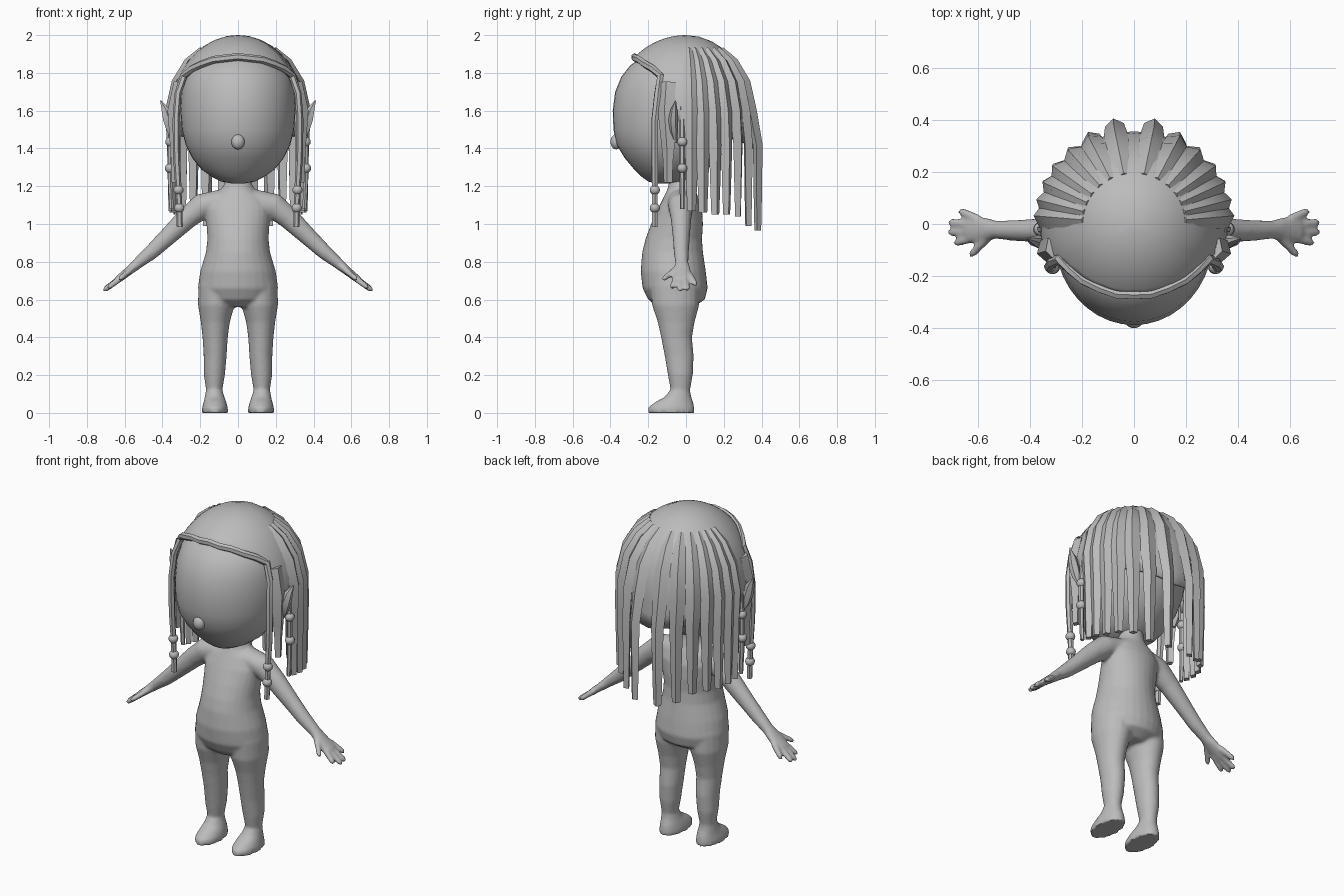
import bpy, bmesh, math
from mathutils import Vector

if "Cube" in bpy.data.objects:
    bpy.data.objects.remove(bpy.data.objects["Cube"])

grey = bpy.data.materials.new("plain_grey")
grey.diffuse_color = (0.5, 0.5, 0.5, 1)
grey.use_nodes = True
grey.node_tree.nodes["Principled BSDF"].inputs["Base Color"].default_value = grey.diffuse_color
X, Y, Z = Vector((1, 0, 0)), Vector((0, 1, 0)), Vector((0, 0, 1))


def sweep(bm, rows, n=16, out=Y, tangent=None, s=1):
    """Loft ellipses through rows of (x, y, z, half width, half depth)."""
    pts = [Vector((r[0] * s, r[1], r[2])) for r in rows]
    rings = []
    for i, (p, r) in enumerate(zip(pts, rows)):
        t = tangent or (pts[min(i + 1, len(pts) - 1)] - pts[max(i - 1, 0)]).normalized()
        o = Vector((p.x, p.y, 0)).normalized() if out == "radial" else out
        side = t.cross(o).normalized()
        nrm = side.cross(t)
        rings.append([bm.verts.new(p + side * r[3] * math.cos(a) + nrm * r[4] * math.sin(a))
                      for a in (2 * math.pi * k / n for k in range(n))])
    for a, b in zip(rings, rings[1:]):
        for k in range(n):
            j = (k + 1) % n
            bm.faces.new((a[k], a[j], b[j], b[k]))
    bm.faces.new(rings[0])
    bm.faces.new(rings[-1])


def ball(bm, loc, scale):
    v = bmesh.ops.create_uvsphere(bm, u_segments=16, v_segments=10, radius=1)["verts"]
    bmesh.ops.scale(bm, vec=scale, verts=v)
    bmesh.ops.translate(bm, vec=loc, verts=v)


def make(name, bm, angle=35):
    bmesh.ops.recalc_face_normals(bm, faces=bm.faces[:])
    me = bpy.data.meshes.new(name)
    bm.to_mesh(me)
    bm.free()
    me.materials.append(grey)
    ob = bpy.data.objects.new(name, me)
    bpy.context.collection.objects.link(ob)
    bpy.ops.object.select_all(action="DESELECT")
    ob.select_set(True)
    bpy.context.view_layer.objects.active = ob
    bpy.ops.object.shade_smooth_by_angle(angle=math.radians(angle))
    return ob


def upright(table):
    """Rows of (z, half width, front y, back y) to sweep rows."""
    return [(0, (f + b) / 2, z, w, (b - f) / 2) for z, w, f, b in table]


# Body: torso, legs, feet, arms and hands fused into one skin
bm = bmesh.new()
sweep(bm, upright([
    (.56, .10, -.15, .04), (.60, .19, -.20, .10), (.66, .213, -.23, .115),
    (.75, .20, -.24, .105), (.85, .17, -.232, .09), (.92, .162, -.215, .085),
    (1.0, .167, -.185, .09), (1.08, .175, -.15, .085), (1.14, .15, -.12, .065),
    (1.18, .09, -.10, .05), (1.22, .07, -.09, .04), (1.32, .07, -.09, .04)]),
    n=28, tangent=Z)
for s in (1, -1):
    # leg
    sweep(bm, [(.11, -.06, .68, .10, .13), (.115, -.055, .57, .097, .125),
               (.12, -.052, .48, .077, .098), (.121, -.05, .40, .067, .082),
               (.121, -.036, .30, .061, .077), (.125, -.03, .20, .056, .066),
               (.126, -.03, .12, .043, .052), (.124, -.03, .05, .05, .06)],
          n=20, tangent=Z, s=s)
    # foot
    sweep(bm, [(.122, -.078, 0, .069, .124), (.122, -.078, .03, .068, .122),
               (.122, -.062, .058, .06, .10), (.124, -.042, .085, .052, .07),
               (.126, -.032, .12, .044, .054)], n=24, tangent=Z, s=s)
    # arm and palm
    sweep(bm, [(.08, -.03, 1.125, .07, .06), (.19, -.028, 1.095, .066, .068),
               (.27, -.026, 1.03, .055, .058), (.38, -.025, .925, .045, .047),
               (.46, -.025, .85, .04, .04), (.53, -.022, .792, .035, .03),
               (.58, -.022, .75, .05, .023), (.635, -.018, .706, .053, .019)],
          out=Z, s=s)
    # fingers and thumb
    for a, b in (((.60, .02, .732), (.672, .052, .675)), ((.62, -.005, .715), (.712, .008, .65)),
                 ((.62, -.03, .715), (.714, -.032, .645)), ((.61, -.052, .722), (.69, -.074, .66)),
                 ((.55, -.04, .772), (.63, -.124, .705))):
        m = [p + (q - p) * .85 for p, q in zip(a, b)]
        sweep(bm, [(*a, .018, .018), (*m, .0155, .0155), (*b, .008, .008)], n=10, out=Z, s=s)
body = make("body", bm, 50)
rm = body.modifiers.new("fuse", "REMESH")
rm.mode, rm.voxel_size, rm.use_smooth_shade = "VOXEL", .009, True
sm = body.modifiers.new("soften", "SMOOTH")
sm.factor, sm.iterations = .5, 5
for m in ("fuse", "soften"):
    bpy.context.view_layer.objects.active = body
    bpy.ops.object.modifier_apply(modifier=m)
bpy.ops.object.shade_smooth_by_angle(angle=math.radians(50))

# Head
bm = bmesh.new()
sweep(bm, upright([
    (1.214, .03, -.16, -.08), (1.225, .09, -.20, 0), (1.25, .14, -.235, .05),
    (1.29, .195, -.275, .11), (1.35, .243, -.325, .17), (1.42, .277, -.368, .22),
    (1.50, .297, -.384, .26), (1.60, .305, -.388, .29), (1.70, .30, -.375, .29),
    (1.78, .28, -.342, .26), (1.84, .235, -.295, .2), (1.89, .16, -.22, .13),
    (1.92, .06, -.12, .04)]), n=40, tangent=Z)
make("head", bm, 60)

# Nose
bm = bmesh.new()
ball(bm, (0, -.37, 1.435), (.035, .03, .04))
make("nose", bm, 60)

# Ears
bm = bmesh.new()
for s in (1, -1):
    sweep(bm, [(.33, -.055, 1.43, .008, .012), (.35, -.065, 1.49, .022, .03),
               (.365, -.068, 1.55, .026, .036), (.382, -.064, 1.605, .018, .026),
               (.41, -.055, 1.655, .002, .003)], n=6, out=X, tangent=Z, s=s)
make("ears", bm, 30)


def on_dome(a, z):
    """Point on the hair dome at azimuth a (0 = front) and height z."""
    c = (z - 1.57) / .43
    r = math.sqrt(max(0, 1 - c * c)) if c > 0 else 1
    return (.36 * r * math.sin(a), -(.40 if math.cos(a) > 0 else .355) * r * math.cos(a), z)


EDGE = [(0, 1.885), (30, 1.87), (55, 1.83), (68, 1.78), (75, 1.62), (90, 1.5), (180, 1.4)]


def hairline(deg):
    d = abs(deg)
    for (a, za), (b, zb) in zip(EDGE, EDGE[1:]):
        if d <= b:
            return za + (zb - za) * (d - a) / (b - a)
    return EDGE[-1][1]


# Hair cap: dome cut along the hairline
bm = bmesh.new()
crown = bm.verts.new((0, 0, 2.0))
N, M = 60, 10
cols = []
for k in range(N):
    deg = -180 + 360 * k / N
    pmax = math.acos((hairline(deg) - 1.57) / .43)
    cols.append([bm.verts.new(on_dome(math.radians(deg), 1.57 + .43 * math.cos(pmax * i / M)))
                 for i in range(1, M + 1)])
for a, b in zip(cols, cols[1:] + cols[:1]):
    bm.faces.new((crown, a[0], b[0]))
    for i in range(M - 1):
        bm.faces.new((a[i], a[i + 1], b[i + 1], b[i]))
cap = make("hair_cap", bm)
so = cap.modifiers.new("thickness", "SOLIDIFY")
so.thickness, so.offset = .02, -1

# Hanging locks: flat-sided, ridged outwards, from dome to tip (x, y, z)
bm = bmesh.new()
TIPS = [(.075, .38, .965), (.165, .33, .99), (.235, .275, 1.04), (.29, .215, 1.05),
        (.325, .155, 1.05), (.345, .09, 1.06), (.35, .03, 1.07), (.335, -.095, 1.22)]
for s in (1, -1):
    for i, (x, y, z) in enumerate(TIPS):
        a = math.atan2(x / .36, -y / .37)
        rows = []
        for h, w, d in ((1.93, .012, .008), (1.86, .035, .02), (1.75, .046, .026), (1.6, .045, .028)):
            if i == 7 and h > 1.8:
                continue
            rows.append((*on_dome(a, h), w, d))
        rows += [(x, y, 1.42, .037, .026), (x, y, z + .12, .028, .021), (x, y, z, .023, .018)]
        sweep(bm, rows, n=4, out="radial", s=s)
make("hair_locks", bm, 25)

# Rolled front band that runs into a long lock on each side
bm = bmesh.new()
arc = [(*on_dome(math.radians(d), hairline(d)), .02, .018) for d in (0, 15, 30, 45, 57, 67)]
fall = [(.318, -.15, 1.69, .02, .018), (.328, -.165, 1.55, .02, .018),
        (.325, -.165, 1.35, .02, .018), (.315, -.165, 1.18, .017, .016),
        (.308, -.165, .985, .017, .016)]
left = [(-r[0], *r[1:]) for r in (arc[1:] + fall)]
sweep(bm, left[::-1] + arc + fall, n=6, out="radial")
make("front_band", bm, 35)

# Thin beaded locks beside the ears
bm = bmesh.new()
for s in (1, -1):
    sweep(bm, [(.345, -.02, 1.62, .014, .014), (.358, -.02, 1.43, .016, .016),
               (.358, -.02, 1.22, .014, .014), (.352, -.02, 1.08, .012, .012)],
          n=6, out="radial", s=s)
make("side_locks", bm, 30)

# Beads
bm = bmesh.new()
for s in (1, -1):
    for p in ((.358, -.02, 1.435), (.36, -.02, 1.295), (.315, -.165, 1.18), (.311, -.165, 1.085)):
        ball(bm, (p[0] * s, p[1], p[2]), (.027, .027, .026))
make("beads", bm, 60)
